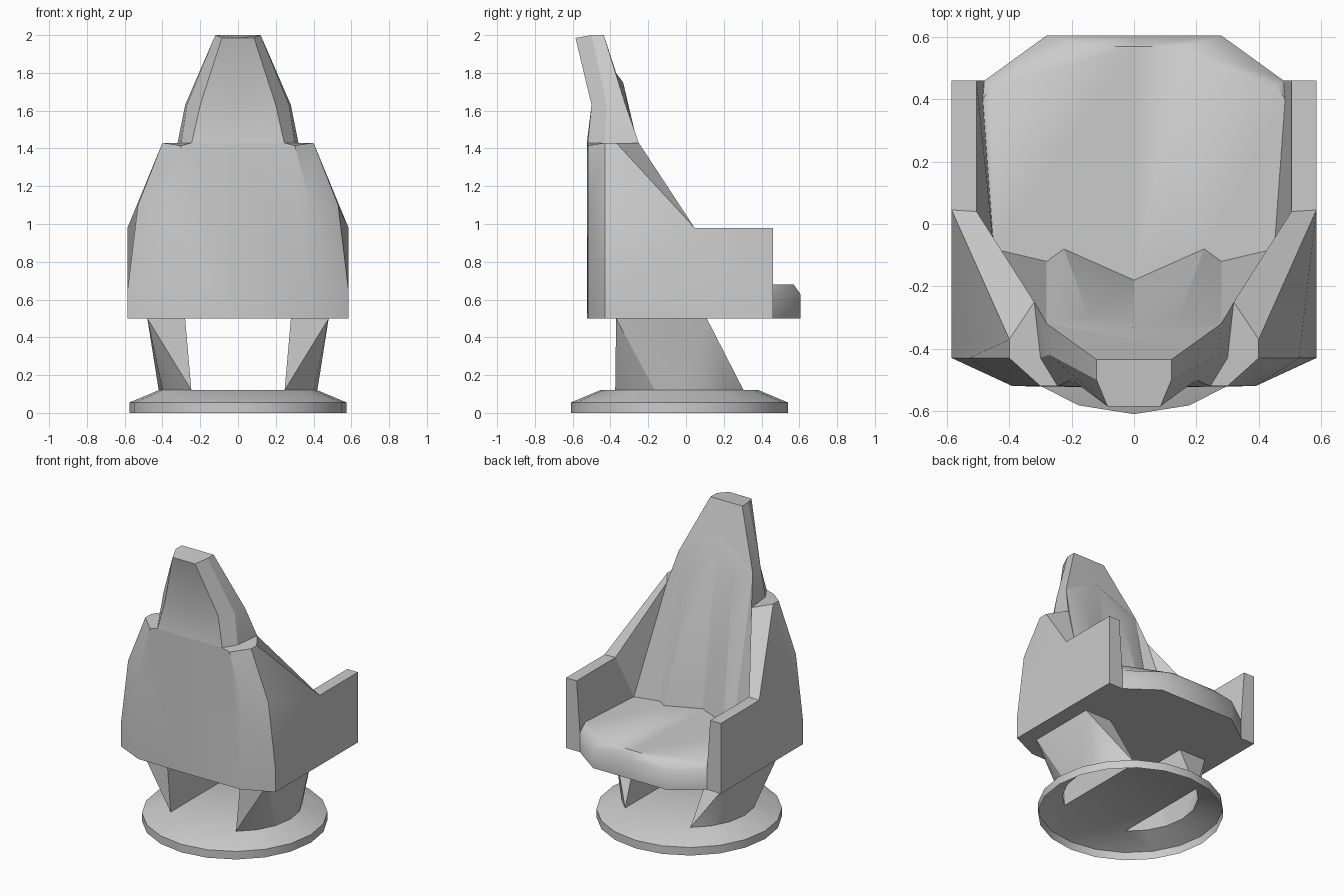
import bpy, bmesh
from math import sin, cos, radians

if "Cube" in bpy.data.objects:
    bpy.data.objects.remove(bpy.data.objects["Cube"])

CY, TOP_R, TOP_Z = -0.035, 0.42, 0.12


def make(name, faces, mirror=True, angle=28):
    """Build an object from faces given as point tuples, mirrored across x."""
    bm = bmesh.new()
    for f in faces:
        bm.faces.new([bm.verts.new(p) for p in f])
        if mirror:
            bm.faces.new([bm.verts.new((-x, y, z)) for x, y, z in reversed(f)])
    bmesh.ops.remove_doubles(bm, verts=bm.verts, dist=0.0005)
    me = bpy.data.meshes.new(name)
    bm.to_mesh(me)
    bm.free()
    ob = bpy.data.objects.new(name, me)
    bpy.context.collection.objects.link(ob)
    bpy.ops.object.select_all(action='DESELECT')
    ob.select_set(True)
    bpy.context.view_layer.objects.active = ob
    bpy.ops.object.shade_smooth_by_angle(angle=radians(angle))
    return ob


def named(text, pts):
    """Turn 'A B C, D E F' into lists of points."""
    return [[pts[n] for n in f.split()] for f in text.split(",")]


def ring(deg, r=TOP_R, z=TOP_Z):
    return (r * cos(radians(deg)), CY + r * sin(radians(deg)), z)


# Base: 20-sided hollow skirt with a flat deck between the legs
base = []
profile = [(0.575, 0), (0.575, 0.055), (TOP_R, TOP_Z)]
for (r0, z0), (r1, z1) in zip(profile, profile[1:]):
    for a in range(0, 360, 18):
        base.append([ring(a, r0, z0), ring(a + 18, r0, z0),
                     ring(a + 18, r1, z1), ring(a, r1, z1)])
base.append([ring(a) for a in (54, 72, 90, 108, 126, 234, 252, 270, 288, 306)])
make("base", base, mirror=False, angle=40)

# Legs: disc segment at the foot, rectangle under the seat
L = {"a%d" % a: ring(a) for a in range(-54, 55, 18)}
L.update(TB=(0.48, -0.37, 0.5), TF=(0.48, 0.11, 0.5),
         IB=(0.28, -0.37, 0.5), IF=(0.28, 0.11, 0.5))
make("legs", named("a-54 a-36 TB, a-36 a-18 TB, a-18 a0 a18 TF TB, a18 a36 TF,"
                   "a36 a54 TF, a54 IF TF, a-54 TB IB, a54 a-54 IB IF", L))

# Shell points: sides, rear bevel, arm tops
P = dict(
    A=(.585, .46, .5), B=(.585, .46, .98), C=(.585, .045, .98),
    D=(.4, -.37, 1.43), E=(.4, -.43, 1.43),
    F0=(.585, -.43, .5), F1=(.585, -.43, .65), F2=(.53, -.43, 1.1),
    G0=(.39, -.52, .5), G1=(.39, -.52, 1.09), G2=(.3, -.52, 1.415),
    Gc=(0, -.525, .5), Ic=(0, -.525, 1.43),
    U1=(.505, .46, .98), U2=(.505, .04, .98))
# Headrest points
P.update(
    H=(.32, -.25, 1.43), J=(.3, -.43, 1.43), I=(.245, -.52, 1.43),
    R1=(.28, -.32, 1.63), J1=(.27, -.42, 1.63), I1=(.2, -.5, 1.63), I1c=(0, -.5, 1.63),
    M0=(.12, -.435, 2), M1=(.12, -.5, 2), M2=(.085, -.585, 1.985),
    M0c=(0, -.435, 2), M2c=(0, -.585, 1.985))
# Back cushion points
P.update(
    P0=(0, -.18, .68), P1=(0, -.333, 1.75), S=(0, -.37, 1.8),
    Q0=(.225, -.08, .68), Q1=(.145, -.295, 1.56),
    R0=(.28, -.12, .68), T0=(.45, -.08, .68))
# Seat points
P.update(
    X0=(.48, .46, .5), X1=(.28, .605, .5), Xc=(0, .605, .5),
    W=(.48, .46, .63), X2=(.28, .605, .63), X2c=(0, .605, .63),
    V=(.46, .44, .68), V1=(.16, .57, .68), Vc=(0, .57, .68), Y=(.485, .4, .68))

make("shell", named(
    "F0 A B C F1, F1 C D E F2, G0 F0 F1 G1, G1 F1 F2, G1 F2 E G2,"
    "Gc G0 G1 G2 I Ic, D H J I G2 E, B U1 U2 C, C U2 H D, A X0 W U1 B,"
    "W Y T0 U2 U1, T0 H U2, Xc X1 X0 A F0 G0 Gc", P))
make("headrest", named(
    "R1 S M0c M0, J H R1 J1, J1 R1 M0 M1, I J J1 I1, I1 J1 M1 M2,"
    "Ic I I1 I1c, I1c I1 M2 M2c, M0c M2c M2 M1 M0", P))
make("back_cushion", named("T0 R0 R1 H, R0 Q0 Q1 R1, Q0 P0 P1 Q1, Q1 P1 S R1", P))
make("seat", named(
    "X0 X1 X2 W, X1 Xc X2c X2, W X2 V1 V, X2 X2c Vc V1, W V Y,"
    "Vc P0 Q0 R0 T0 Y V V1", P), angle=50)
